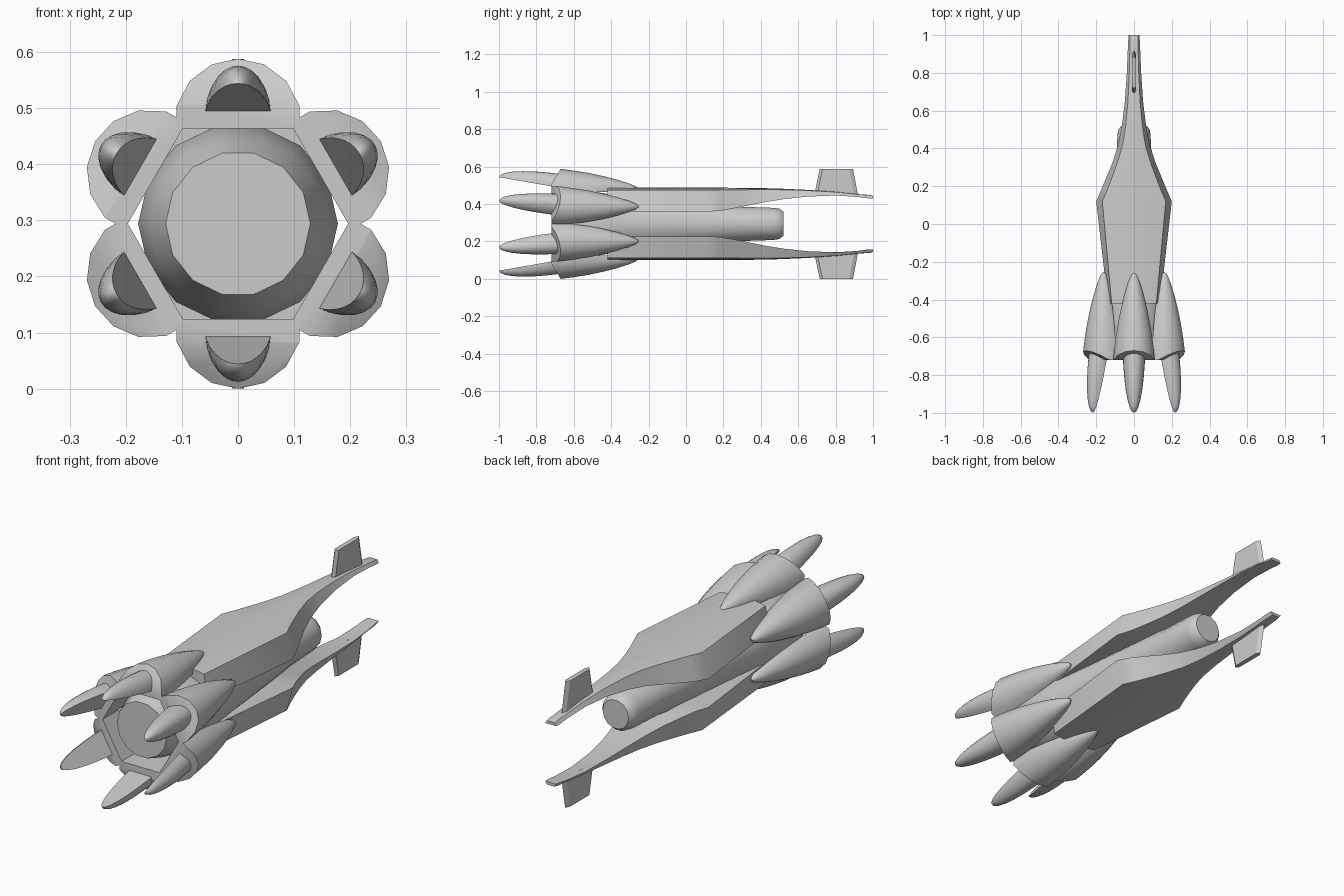
import bpy, bmesh, math
from mathutils import Matrix, Vector

if "Cube" in bpy.data.objects:
    bpy.data.objects.remove(bpy.data.objects["Cube"])

ZC = 0.294  # height of the long axis
AXIS = Matrix.Translation((0, 0, ZC))


def finish(name, bm, matrix, angle=35):
    bmesh.ops.transform(bm, matrix=matrix, verts=bm.verts)
    bmesh.ops.recalc_face_normals(bm, faces=bm.faces)
    me = bpy.data.meshes.new(name)
    bm.to_mesh(me)
    bm.free()
    ob = bpy.data.objects.new(name, me)
    bpy.context.collection.objects.link(ob)
    bpy.ops.object.select_all(action='DESELECT')
    ob.select_set(True)
    bpy.context.view_layer.objects.active = ob
    bpy.ops.object.shade_smooth_by_angle(angle=math.radians(angle))
    return ob


def loft(sections):
    """Skin closed cross-sections and cap both ends."""
    bm = bmesh.new()
    rings = [[bm.verts.new(p) for p in s] for s in sections]
    n = len(rings[0])
    for a, b in zip(rings, rings[1:]):
        for i in range(n):
            j = (i + 1) % n
            bm.faces.new((a[i], a[j], b[j], b[i]))
    bm.faces.new(rings[0])
    bm.faces.new(rings[-1])
    return bm


def circle(y, r, n, zc=0.0, phase=0.0):
    return [(r * math.sin(2 * math.pi * (i + phase) / n), y,
             zc + r * math.cos(2 * math.pi * (i + phase) / n)) for i in range(n)]


def cut(bm, co, normal):
    """Remove everything on the normal side and close the hole."""
    res = bmesh.ops.bisect_plane(bm, geom=bm.verts[:] + bm.edges[:] + bm.faces[:],
                                 plane_co=co, plane_no=normal, clear_outer=True)
    edges = [e for e in res['geom_cut'] if isinstance(e, bmesh.types.BMEdge)]
    bmesh.ops.contextual_create(bm, geom=edges)


# central body: wide at the engine end, slim at the tail
body = [(-0.71, 0.129), (-0.62, 0.158), (-0.5, 0.178), (-0.38, 0.158), (-0.2, 0.14),
        (0.1, 0.115), (0.3, 0.094), (0.47, 0.088), (0.50, 0.083), (0.52, 0.067)]
finish("central_body", loft([circle(y, r, 14, 0, 0.5) for y, r in body]), AXIS)

# six engine hoods, each with a long half-round petal
hood = [(-0.255, 0.004), (-0.27, 0.016), (-0.31, 0.032), (-0.37, 0.051), (-0.44, 0.069),
        (-0.52, 0.086), (-0.6, 0.099), (-0.67, 0.108), (-0.72, 0.112)]
for k in range(6):
    turn = AXIS @ Matrix.Rotation(k * math.pi / 3, 4, 'Y')

    bm = loft([circle(y, r, 14, 0.186) for y, r in hood])
    cut(bm, Vector((0, 0, 0.17)), Vector((0, 0, -1)))
    cut(bm, Vector((0, -0.67, 0.294)), Vector((0, -0.124, 0.075)).normalized())
    finish(f"engine_hood_{k + 1}", bm, turn)

    bm = bmesh.new()
    bmesh.ops.create_uvsphere(bm, u_segments=24, v_segments=16, radius=1)
    # poles point along y so the tip is round
    bmesh.ops.rotate(bm, verts=bm.verts, matrix=Matrix.Rotation(math.pi / 2, 3, 'X'))
    bmesh.ops.scale(bm, verts=bm.verts, vec=(0.061, 0.406, 0.075))
    cut(bm, Vector((0, 0, 0)), Vector((0, 0, -1)))
    cut(bm, Vector((0, 0.03, 0)), Vector((0, 1, 0)))
    tilt = Matrix.Translation((0, -0.6, 0.18)) @ Matrix.Rotation(-math.atan2(0.07, 0.4), 4, 'X')
    finish(f"engine_petal_{k + 1}", bm, turn @ tilt)

# upper and lower hull plates with tail fins: y, top half-width, edge half-width, top z, bottom z
plate = [(-0.42, 0.118, 0.138, 0.488, 0.36), (0.12, 0.168, 0.2, 0.488, 0.36),
         (0.18, 0.142, 0.174, 0.488, 0.364), (0.25, 0.115, 0.145, 0.487, 0.376),
         (0.33, 0.086, 0.112, 0.486, 0.392), (0.42, 0.06, 0.084, 0.485, 0.41),
         (0.52, 0.044, 0.064, 0.482, 0.426), (0.65, 0.032, 0.048, 0.476, 0.44),
         (0.8, 0.025, 0.038, 0.466, 0.446), (0.92, 0.022, 0.033, 0.453, 0.438),
         (0.98, 0.021, 0.03, 0.449, 0.43), (1.0, 0.02, 0.028, 0.444, 0.43)]
for side, angle in (("upper", 0), ("lower", math.pi)):
    turn = AXIS @ Matrix.Rotation(angle, 4, 'Y')
    secs = []
    for y, wt, wo, zt, zb in plate:
        t, b = zt - ZC, zb - ZC
        e = t - 0.1 * (t - b)
        secs.append([(-wo, y, b), (-wt, y, e), (-wt * 0.5, y, t - (t - e) * 0.25), (0, y, t),
                     (wt * 0.5, y, t - (t - e) * 0.25), (wt, y, e), (wo, y, b)])
    finish(f"{side}_hull_plate", loft(secs), turn, 30)

    # fin: slightly swept block with chamfered leading and trailing edges
    fin = []
    for y0, y1, z in ((0.685, 0.92, 0.445), (0.715, 0.893, 0.588)):
        h = z - ZC
        fin.append([(0, y0, h), (0.011, y0 + 0.015, h), (0.011, y1 - 0.02, h), (0, y1, h),
                    (-0.011, y1 - 0.02, h), (-0.011, y0 + 0.015, h)])
    finish(f"{side}_tail_fin", loft(fin), turn, 20)
